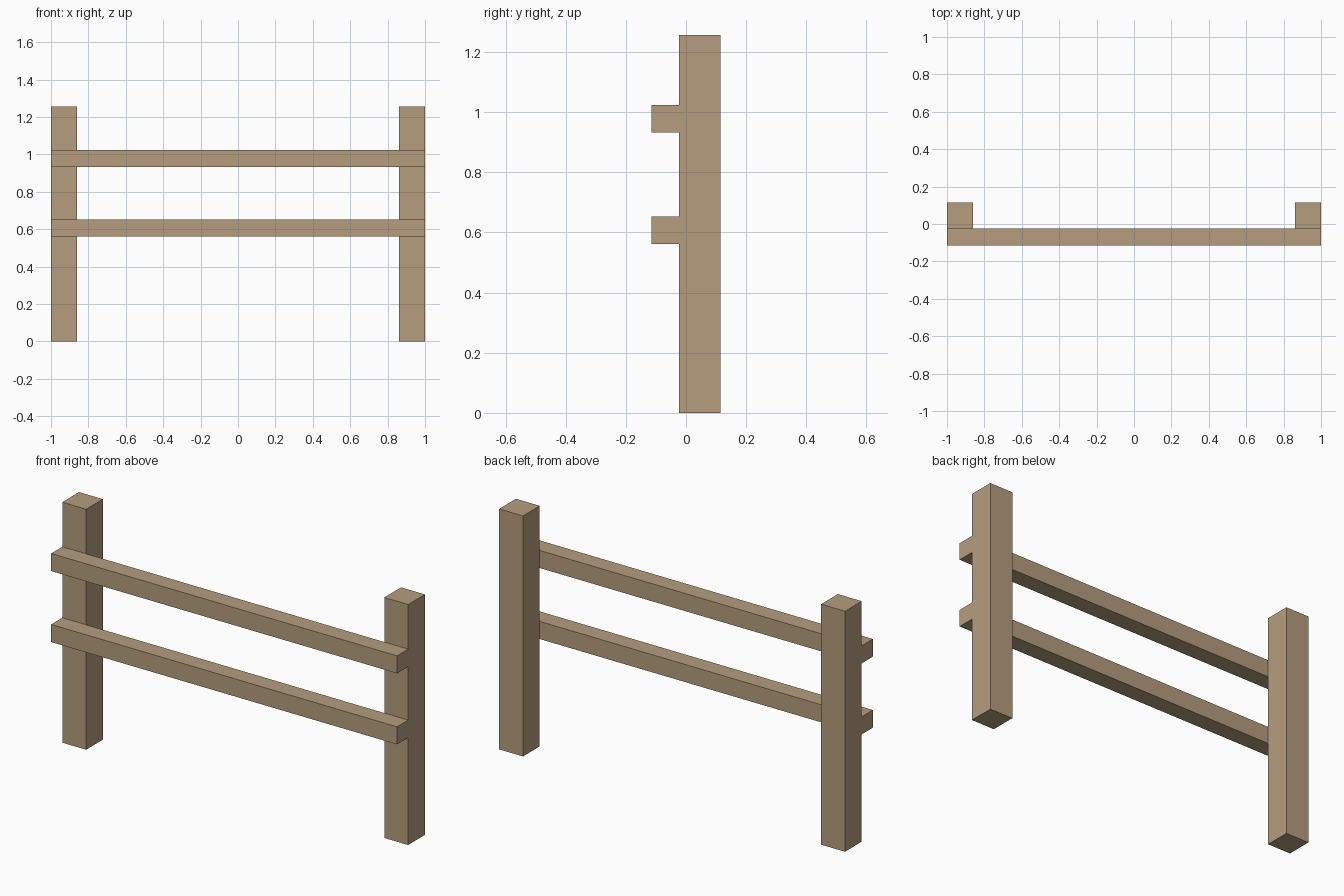
import bpy

if "Cube" in bpy.data.objects:
    bpy.data.objects.remove(bpy.data.objects["Cube"])

wood = bpy.data.materials.new("wood")
wood.diffuse_color = (0.46, 0.34, 0.21, 1)
wood.use_nodes = True
wood.node_tree.nodes["Principled BSDF"].inputs["Base Color"].default_value = wood.diffuse_color


def box(name, lo, hi):
    """Axis-aligned box between two corners."""
    centre = [(a + b) / 2 for a, b in zip(lo, hi)]
    bpy.ops.mesh.primitive_cube_add(size=1, location=centre)
    ob = bpy.context.object
    ob.name = name
    ob.scale = [b - a for a, b in zip(lo, hi)]
    bpy.ops.object.transform_apply(location=False, rotation=False, scale=True)
    ob.data.materials.append(wood)
    return ob


POST_W, HEIGHT = 0.138, 1.257
RAIL_H = 0.092
FRONT, JOINT, BACK = -0.115, -0.023, 0.115

# upright posts at both ends
box("left_post", (-1, JOINT, 0), (-1 + POST_W, BACK, HEIGHT))
box("right_post", (1 - POST_W, JOINT, 0), (1, BACK, HEIGHT))

# horizontal rails fixed to the front of the posts
for name, z in (("lower_rail", 0.561), ("upper_rail", 0.932)):
    box(name, (-1, FRONT, z), (1, JOINT, z + RAIL_H))
